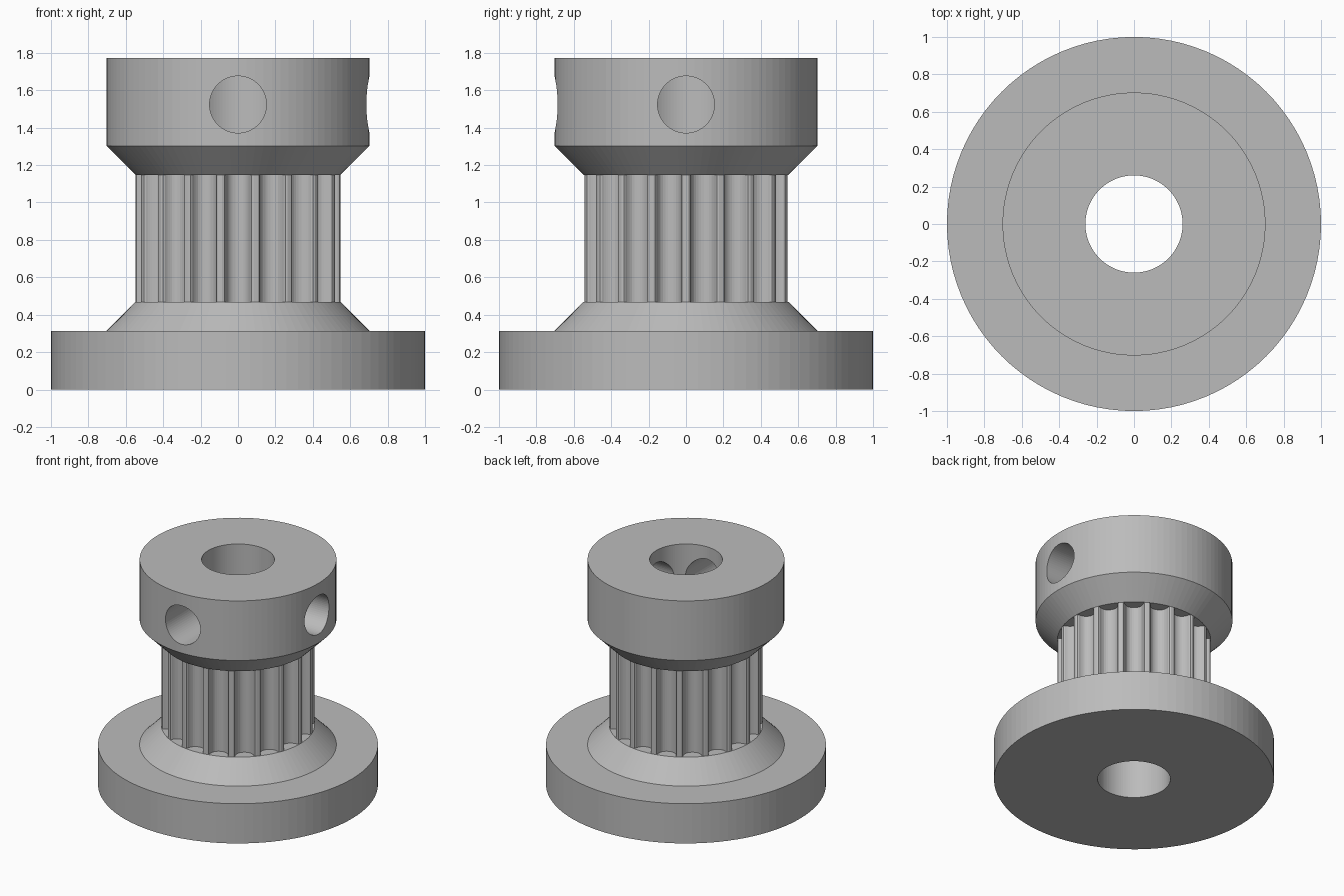
import bpy
import bmesh
from math import pi, cos, sin, hypot, atan2, sqrt
from mathutils import Matrix

if "Cube" in bpy.data.objects:
    bpy.data.objects.remove(bpy.data.objects["Cube"], do_unlink=True)

SIDES = 96
TEETH = 18
BORE = 0.26
TIP = 0.548          # radius at the tooth tips
HUB = 0.703
Z_RIM, Z_LOW, Z_HIGH, Z_HUB, Z_TOP = 0.313, 0.469, 1.147, 1.303, 1.773

metal = bpy.data.materials.new("grey_metal")
metal.use_nodes = True
grey = (0.5, 0.5, 0.5, 1)
metal.diffuse_color = grey
metal.node_tree.nodes["Principled BSDF"].inputs["Base Color"].default_value = grey


def finish(name, bm):
    mesh = bpy.data.meshes.new(name)
    bm.to_mesh(mesh)
    bm.free()
    obj = bpy.data.objects.new(name, mesh)
    bpy.context.collection.objects.link(obj)
    mesh.materials.append(metal)
    return obj


def ring_body(name, loops):
    """Closed tube through equal-length loops, outer side upward, then inner side down."""
    bm = bmesh.new()
    rows = [[bm.verts.new(p) for p in loop] for loop in loops]
    n = len(rows[0])
    for k, low in enumerate(rows):
        high = rows[(k + 1) % len(rows)]
        for i in range(n):
            j = (i + 1) % n
            bm.faces.new((low[i], low[j], high[j], high[i]))
    return finish(name, bm)


def lathe(name, profile):
    angles = [2 * pi * i / SIDES for i in range(SIDES)]
    return ring_body(name, [[(r * cos(a), r * sin(a), z) for a in angles] for r, z in profile])


# Base flange with its sloping shoulder
lathe("base_flange", [(BORE, 0), (1, 0), (1, Z_RIM), (HUB, Z_RIM), (TIP, Z_LOW), (BORE, Z_LOW)])

# Hub with a chamfered underside
hub = lathe("hub", [(BORE, Z_HIGH), (TIP, Z_HIGH), (HUB, Z_HUB), (HUB, Z_TOP), (BORE, Z_TOP)])

# Toothed core: half a groove as (half width, depth), mirrored and repeated
half = [(.0845, 0), (.0734, .0037), (.0678, .013), (.0656, .024), (.062, .034), (.0572, .044),
        (.0512, .054), (.0406, .0637), (.0281, .0707), (.0144, .075)]
groove = [(-w, d) for w, d in half] + [(0, .0764)] + [(w, d) for w, d in reversed(half)]
mouth = sqrt(TIP ** 2 - half[0][0] ** 2)
outer = []
for t in range(TEETH):
    middle = -pi / 2 + 2 * pi * t / TEETH
    for w, d in groove:
        outer.append((hypot(mouth - d, w), middle + atan2(w, mouth - d)))
    outer.append((TIP, middle + pi / TEETH))


def core_loop(z, radius=None):
    return [((radius or r) * cos(a), (radius or r) * sin(a), z) for r, a in outer]


ring_body("toothed_core", [core_loop(Z_LOW), core_loop(Z_HIGH),
                           core_loop(Z_HIGH, BORE), core_loop(Z_LOW, BORE)])

# Set screw holes through the front and left of the hub
for side, angle in (("front", -pi / 2), ("left", 0)):
    bm = bmesh.new()
    bmesh.ops.create_cone(bm, cap_ends=True, segments=64, radius1=0.152, radius2=0.152, depth=0.8)
    bm.transform(Matrix.Translation((0, 0, 1.524)) @ Matrix.Rotation(angle, 4, "Z")
                 @ Matrix.Translation((0.5, 0, 0)) @ Matrix.Rotation(pi / 2, 4, "Y"))
    cutter = finish(side + "_hole_cutter", bm)
    cutter.hide_render = True
    cut = hub.modifiers.new(side + "_screw_hole", "BOOLEAN")
    cut.operation = "DIFFERENCE"
    cut.solver = "EXACT"
    cut.object = cutter
    bpy.context.view_layer.objects.active = hub
    bpy.ops.object.modifier_apply(modifier=cut.name)
    bpy.data.objects.remove(cutter, do_unlink=True)
